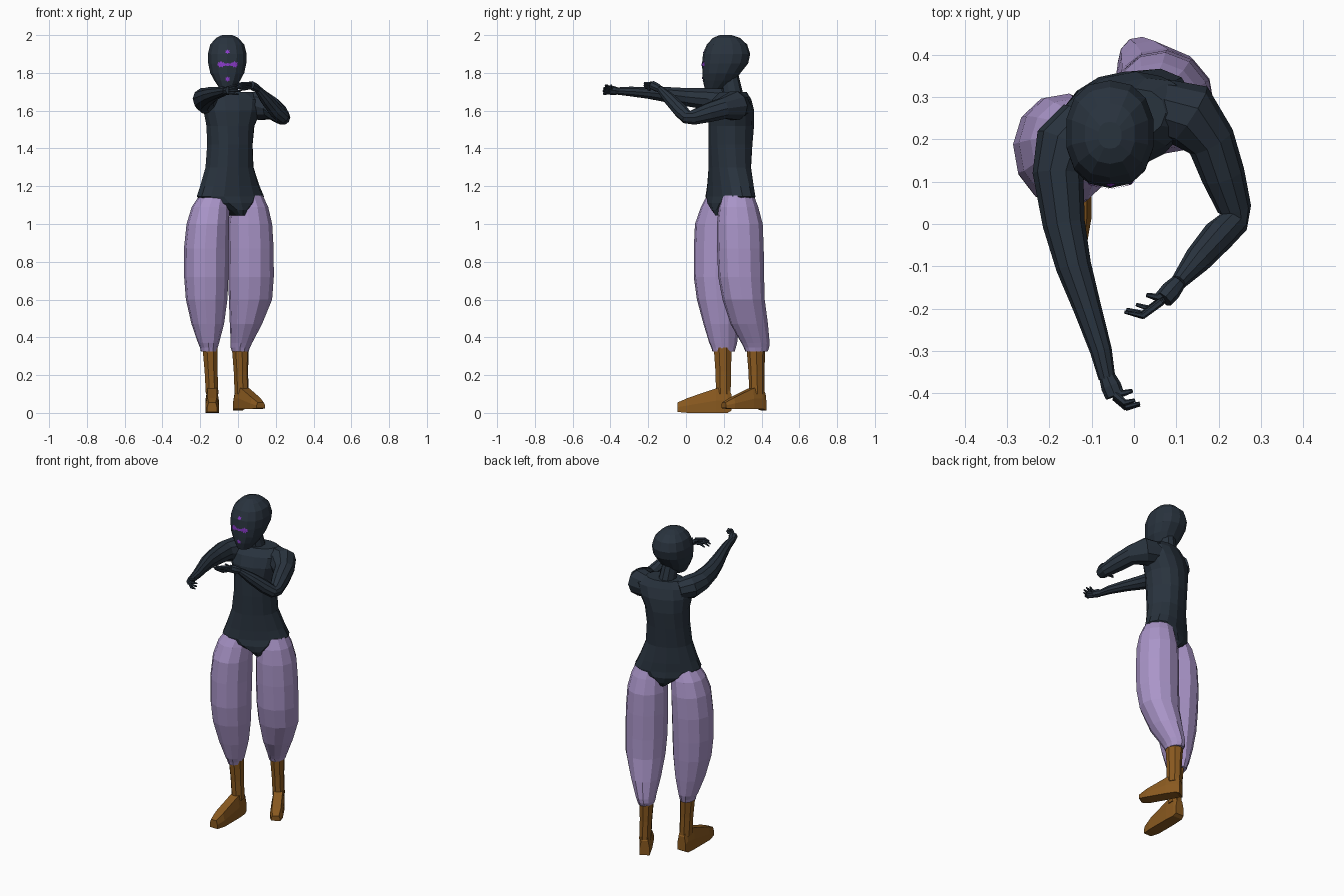
import bpy, bmesh, math
from mathutils import Vector
from mathutils.bvhtree import BVHTree


def mat(name, c):
    m = bpy.data.materials.new(name)
    m.diffuse_color = (*c, 1)
    return m


DARK = mat("dark slate", (0.022, 0.033, 0.048))
LILAC = mat("lilac cloth", (0.40, 0.30, 0.58))
BROWN = mat("brown leather", (0.25, 0.10, 0.014))
PURPLE = mat("purple paint", (0.26, 0.045, 0.60))


def finish(bm, name, m, fix=True):
    if fix:
        bmesh.ops.recalc_face_normals(bm, faces=bm.faces)
    me = bpy.data.meshes.new(name)
    bm.to_mesh(me)
    bm.free()
    me.materials.append(m)
    ob = bpy.data.objects.new(name, me)
    bpy.context.collection.objects.link(ob)
    return ob


def loft(bm, rings):
    """Skin a list of equal point rings and cap both ends."""
    vs = [[bm.verts.new(p) for p in r] for r in rings]
    n = len(vs[0])
    for a, b in zip(vs, vs[1:]):
        for i in range(n):
            j = (i + 1) % n
            bm.faces.new((a[i], a[j], b[j], b[i]))
    bm.faces.new(vs[0][::-1])
    bm.faces.new(vs[-1])


def oval(cx, cy, z, rx, ry, rot=0, n=12, e=2.0):
    """Horizontal superellipse ring turned by rot degrees."""
    out, a = [], math.radians(rot)
    for i in range(n):
        t = 2 * math.pi * (i + 0.5) / n
        c, s = math.cos(t), math.sin(t)
        x = rx * math.copysign(abs(c) ** (2 / e), c)
        y = ry * math.copysign(abs(s) ** (2 / e), s)
        out.append(Vector((cx + x * math.cos(a) - y * math.sin(a),
                           cy + x * math.sin(a) + y * math.cos(a), z)))
    return out


def tube(bm, pts, n=8):
    """Tapered limb through (x, y, z, radius) points."""
    P = [Vector(p[:3]) for p in pts]
    rings = []
    for i, p in enumerate(P):
        d = (P[min(i + 1, len(P) - 1)] - P[max(i - 1, 0)]).normalized()
        u = d.cross(Vector((0, 0, 1))).normalized()
        v = u.cross(d)
        r = pts[i][3]
        rings.append([p + r * (u * math.cos(2 * math.pi * k / n) + v * math.sin(2 * math.pi * k / n))
                      for k in range(n)])
    loft(bm, rings)


def stack(name, rows, m, **kw):
    bm = bmesh.new()
    loft(bm, [oval(*r, **kw) for r in rows])
    return finish(bm, name, m)


# head and neck
head = stack("head", [
    (-.057, .150, 1.715, .040, .050), (-.057, .175, 1.76, .070, .086),
    (-.057, .188, 1.80, .092, .101), (-.057, .207, 1.85, .103, .122),
    (-.057, .215, 1.90, .105, .125), (-.057, .217, 1.95, .092, .107),
    (-.057, .214, 1.985, .060, .072), (-.057, .210, 2.0, .028, .032)], DARK, n=14, e=2.3)
stack("neck", [(-.035, .255, 1.66, .075, .065), (-.045, .245, 1.70, .05, .055),
               (-.055, .225, 1.80, .045, .05)], DARK, n=10)

# torso, twisted between hips and shoulders
stack("torso", [
    (-.015, .235, 1.045, .028, .09, 28), (-.025, .235, 1.075, .065, .108, 28),
    (-.035, .235, 1.11, .145, .112, 28), (-.04, .235, 1.145, .192, .105, 28),
    (-.043, .235, 1.20, .168, .105, 28), (-.045, .232, 1.30, .132, .104, 27),
    (-.043, .235, 1.42, .122, .112, 25), (-.040, .240, 1.52, .128, .116, 22),
    (-.030, .240, 1.60, .155, .113, 19), (-.022, .243, 1.66, .165, .092, 17),
    (-.028, .250, 1.70, .105, .065, 16)], DARK, n=14, e=2.2)

# baggy trouser legs
stack("left_trouser_leg", [
    (-.125, .195, 1.15, .080, .085), (-.145, .188, 1.09, .100, .110),
    (-.160, .178, 1.00, .112, .132), (-.168, .174, .87, .118, .134),
    (-.168, .170, .72, .117, .130), (-.166, .175, .60, .110, .118),
    (-.160, .187, .47, .086, .095), (-.156, .197, .37, .055, .075),
    (-.154, .199, .345, .046, .066), (-.154, .199, .325, .042, .060)], LILAC, rot=10)
stack("right_trouser_leg", [
    (.050, .275, 1.15, .082, .085), (.060, .278, 1.09, .100, .105),
    (.065, .285, 1.00, .116, .122), (.068, .288, .87, .121, .124),
    (.069, .292, .72, .121, .122), (.066, .305, .60, .115, .112),
    (.042, .335, .47, .085, .100), (.018, .368, .37, .056, .076),
    (.012, .373, .345, .050, .068), (.012, .373, .325, .044, .060)], LILAC, rot=10)


# boots: ankle shaft plus wedge foot
def boot(name, top, heel, angle, length, z0):
    bm = bmesh.new()
    a = math.radians(angle)
    f = Vector((math.sin(a), -math.cos(a), 0))
    s = Vector((math.cos(a), math.sin(a), 0))
    h = Vector((*heel, 0))
    low = h + f * .042
    loft(bm, [oval(top[0], top[1], .345, .043, .052, angle, 8),
              oval((top[0] + low.x) / 2, (top[1] + low.y) / 2, .22, .037, .044, angle, 8),
              oval(low.x, low.y, .10, .036, .042, angle, 8)])
    rows = [(0, .028, .012, .10), (.02, .032, z0, .135), (.08, .036, z0, .13),
            (length * .8, .036, z0, .08), (length, .026, z0 + .005, .055)]
    loft(bm, [[h + f * d + s * w * q + Vector((0, 0, z)) for q, z in
               ((-1, lo), (1, lo), (1, (lo + hi) / 2), (.7, hi), (-.7, hi), (-1, (lo + hi) / 2))]
              for d, w, lo, hi in rows])
    finish(bm, name, BROWN)


boot("left_boot", (-.148, .195), (-.137, .24), 0, .285, 0.0)
boot("right_boot", (.012, .37), (-.002, .412), 30, .245, .02)

# arms: nearly straight left arm, bent right arm
bm = bmesh.new()
tube(bm, [(-.12, .245, 1.64, .06), (-.165, .19, 1.652, .07), (-.180, .12, 1.662, .060),
          (-.166, .0, 1.672, .050), (-.143, -.10, 1.685, .042), (-.110, -.20, 1.695, .033),
          (-.078, -.30, 1.702, .026), (-.064, -.365, 1.704, .020)], 10)
finish(bm, "left_arm", DARK)
bm = bmesh.new()
tube(bm, [(.06, .275, 1.63, .070), (.13, .258, 1.626, .080), (.183, .195, 1.612, .058),
          (.211, .115, 1.588, .052), (.238, .035, 1.563, .040), (.236, .005, 1.565, .036),
          (.200, -.028, 1.60, .039), (.150, -.085, 1.66, .033), (.105, -.138, 1.715, .019)], 10)
finish(bm, "right_arm", DARK)


# hands: palm tube, four bent fingers, thumb
def hand(name, wrist, palm, mid, tip, thumb, spread):
    bm = bmesh.new()
    W, P, M, T, H, S = map(Vector, (wrist, palm, mid, tip, thumb, spread))
    tube(bm, [(*W, .019), (*W.lerp(P, .5), .024), (*P, .023)], 8)
    for i in range(4):
        o = S * (i - 1.5)
        k = (.85, 1, 1, .8)[i]
        m = P + (M - P) * k
        tube(bm, [(*(P + o * .7), .009), (*(m + o), .008),
                  (*(m + (T - M) * k + o * 1.2), .004)], 6)
    tube(bm, [(*W.lerp(P, .3), .011), (*(P.lerp(H, .4)), .010), (*H, .005)], 6)
    finish(bm, name, DARK)


hand("left_hand", (-.064, -.36, 1.704), (-.045, -.407, 1.708), (-.015, -.433, 1.712),
     (.014, -.426, 1.712), (-.005, -.395, 1.735), (0, .003, .014))
hand("right_hand", (.105, -.138, 1.715), (.070, -.178, 1.735), (.020, -.215, 1.728),
     (-.020, -.205, 1.722), (.030, -.168, 1.748), (.004, .005, -.010))

# painted face marks laid onto the head surface
bm = bmesh.new()
src = bmesh.new()
src.from_mesh(head.data)
tree = BVHTree.FromBMesh(src)
src.free()


def on_face(x, z):
    hit = tree.ray_cast(Vector((x, -1, z)), Vector((0, 1, 0)))[0]
    return bm.verts.new((x, (hit.y if hit else .1) - .003, z))


def star(x, z, rx, rz, spikes=6):
    c = on_face(x, z)
    n = spikes * 2
    ring = [on_face(x + rx * math.sin(math.pi * 2 * i / n) * (1 if i % 2 == 0 else .6),
                    z + rz * math.cos(math.pi * 2 * i / n) * (1 if i % 2 == 0 else .6))
            for i in range(n)]
    for i in range(n):
        bm.faces.new((c, ring[(i + 1) % n], ring[i]))


star(-.055, 1.912, .014, .012)
star(-.055, 1.767, .014, .015)
for x in (-.090, -.018):
    star(x, 1.845, .021, .019, 7)
xs = [-.108 + .0106 * i for i in range(11)]
band = [(on_face(x, 1.839 - .003 * (i % 2)), on_face(x, 1.849 + .003 * (i % 2)))
        for i, x in enumerate(xs)]
for a, b in zip(band, band[1:]):
    bm.faces.new((a[0], b[0], b[1], a[1]))
finish(bm, "face_paint", PURPLE, fix=False)
